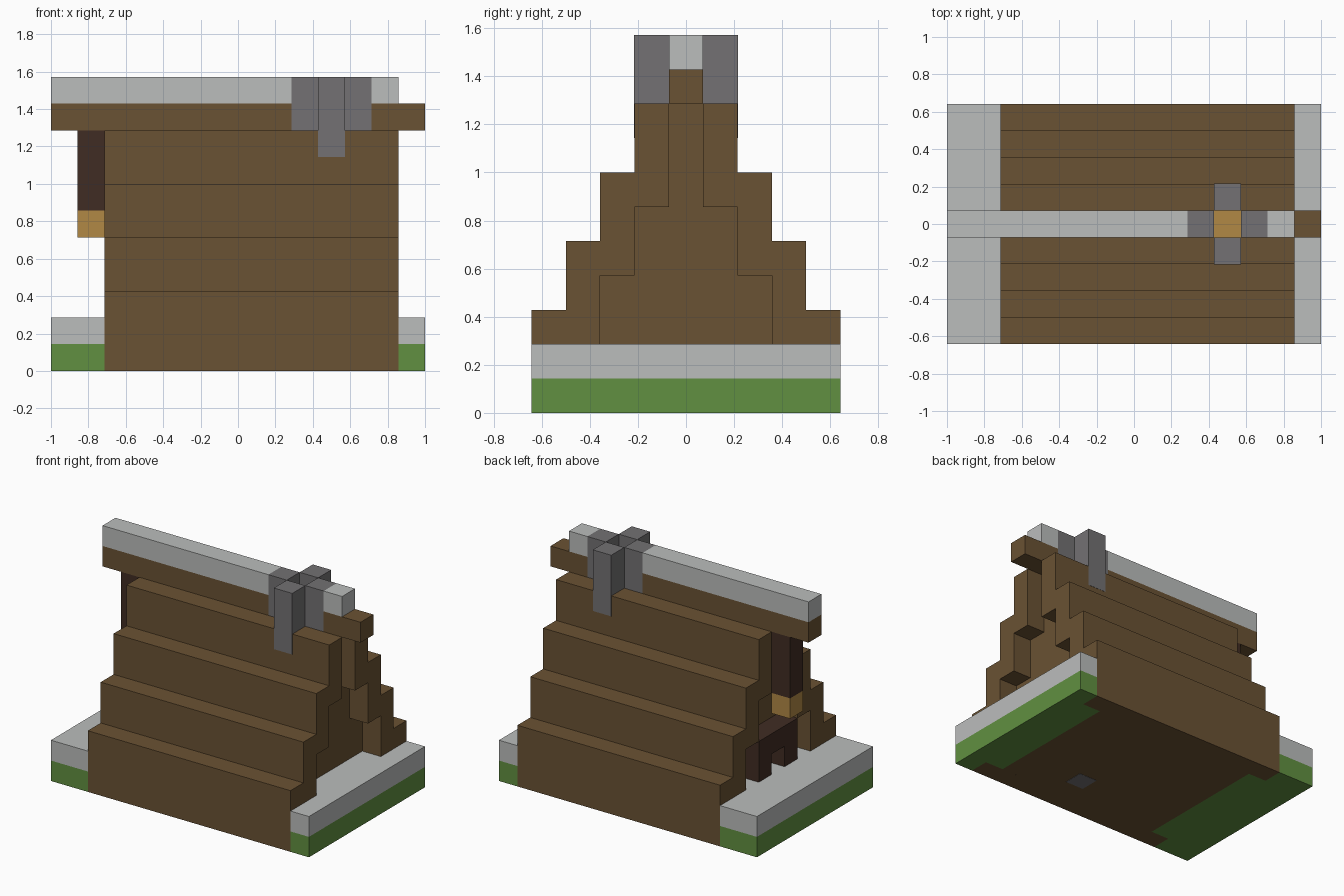
import bpy, bmesh

U = 1 / 7  # one building block

cube = bpy.data.objects.get("Cube")
if cube:
    bpy.data.objects.remove(cube, do_unlink=True)


def material(name, rgb):
    lin = [((c / 255 + 0.055) / 1.055) ** 2.4 for c in rgb] + [1]
    m = bpy.data.materials.new(name)
    m.use_nodes = True
    m.diffuse_color = lin
    m.node_tree.nodes["Principled BSDF"].inputs["Base Color"].default_value = lin
    return m


timber = material("brown timber", (106, 82, 51))
dark_wood = material("dark wood", (64, 44, 35))
snow = material("pale snow", (187, 189, 188))
grass = material("green grass", (97, 144, 65))
stone = material("grey stone", (115, 113, 115))
glow = material("amber glow", (177, 136, 69))


def prism(name, profile, x0, x1, mat, mirror=False):
    """Extrude a (y, z) profile from x0 to x1, in block units."""
    bm = bmesh.new()
    for side in ((1, -1) if mirror else (1,)):
        face = bm.faces.new([bm.verts.new((x0 * U, side * y * U, z * U)) for y, z in profile])
        out = bmesh.ops.extrude_face_region(bm, geom=[face])["geom"]
        moved = [v for v in out if isinstance(v, bmesh.types.BMVert)]
        bmesh.ops.translate(bm, verts=moved, vec=((x1 - x0) * U, 0, 0))
    bmesh.ops.recalc_face_normals(bm, faces=bm.faces)
    mesh = bpy.data.meshes.new(name)
    bm.to_mesh(mesh)
    bm.free()
    mesh.materials.append(mat)
    obj = bpy.data.objects.new(name, mesh)
    bpy.context.collection.objects.link(obj)
    return obj


def box(name, x, y, z, mat, mirror=False):
    profile = [(y[0], z[0]), (y[1], z[0]), (y[1], z[1]), (y[0], z[1])]
    return prism(name, profile, x[0], x[1], mat, mirror)


# Ground: grass with a snow layer, running into the recess at both ends
for name, z, mat in (("grass", (0, 1), grass), ("snow_ground", (1, 2), snow)):
    box(name + "_left", (6, 7), (-4.5, 4.5), z, mat)
    box(name + "_right", (-7, -5), (-4.5, 4.5), z, mat)
    box(name + "_left_recess", (5, 6), (-3.5, 3.5), z, mat)
    box(name + "_right_recess", (-5, -4), (-3.5, 3.5), z, mat)

# Stepped roof shell, one slope mirrored to the other
outer = [(4.5, 0)]
inner = [(3.5, 0)]
for i in range(4):
    outer += [(4.5 - i, 3 + 2 * i), (3.5 - i, 3 + 2 * i)]
for i in range(3):
    inner += [(3.5 - i, 2 + 2 * i), (2.5 - i, 2 + 2 * i)]
prism("roof_slopes", outer + inner[::-1], -5, 6, timber, mirror=True)

# House body with its end walls set back under the roof
half = inner + [(0.5, 9)]
prism("house_walls", half + [(-y, z) for y, z in half[::-1]], -4, 5, timber)

# Ridge beam and its snow, interrupted by the chimney
mid = (-0.5, 0.5)
box("ridge_beam", (-7, 2), mid, (9, 10), timber)
box("ridge_beam_end", (5, 7), mid, (9, 10), timber)
box("ridge_snow", (-7, 2), mid, (10, 11), snow)
box("ridge_snow_end", (5, 6), mid, (10, 11), snow)

# Cross-shaped chimney with a glowing centre
box("chimney_front_back", (3, 4), (0.5, 1.51), (8, 11), stone, mirror=True)
box("chimney_left", (4, 5), mid, (9, 11), stone)
box("chimney_right", (2, 3), mid, (9, 11), stone)
box("chimney_glow", (3, 4), mid, (8.5, 9.02), glow)

# Hanging post with a lantern
box("hanging_post", (-6, -5), mid, (6, 9), dark_wood)
box("lantern", (-6, -5), mid, (5, 6), glow)

# Dark door frame with an opening
box("door_posts", (-5, -4), (0.5, 1.5), (2, 3), dark_wood, mirror=True)
box("door_lintel", (-5, -4), (-1.5, 1.5), (3, 4), dark_wood)

# Stone set in the floor
box("floor_stone", (1, 2), (-2.5, -1.5), (-0.01, 0.03), stone)
